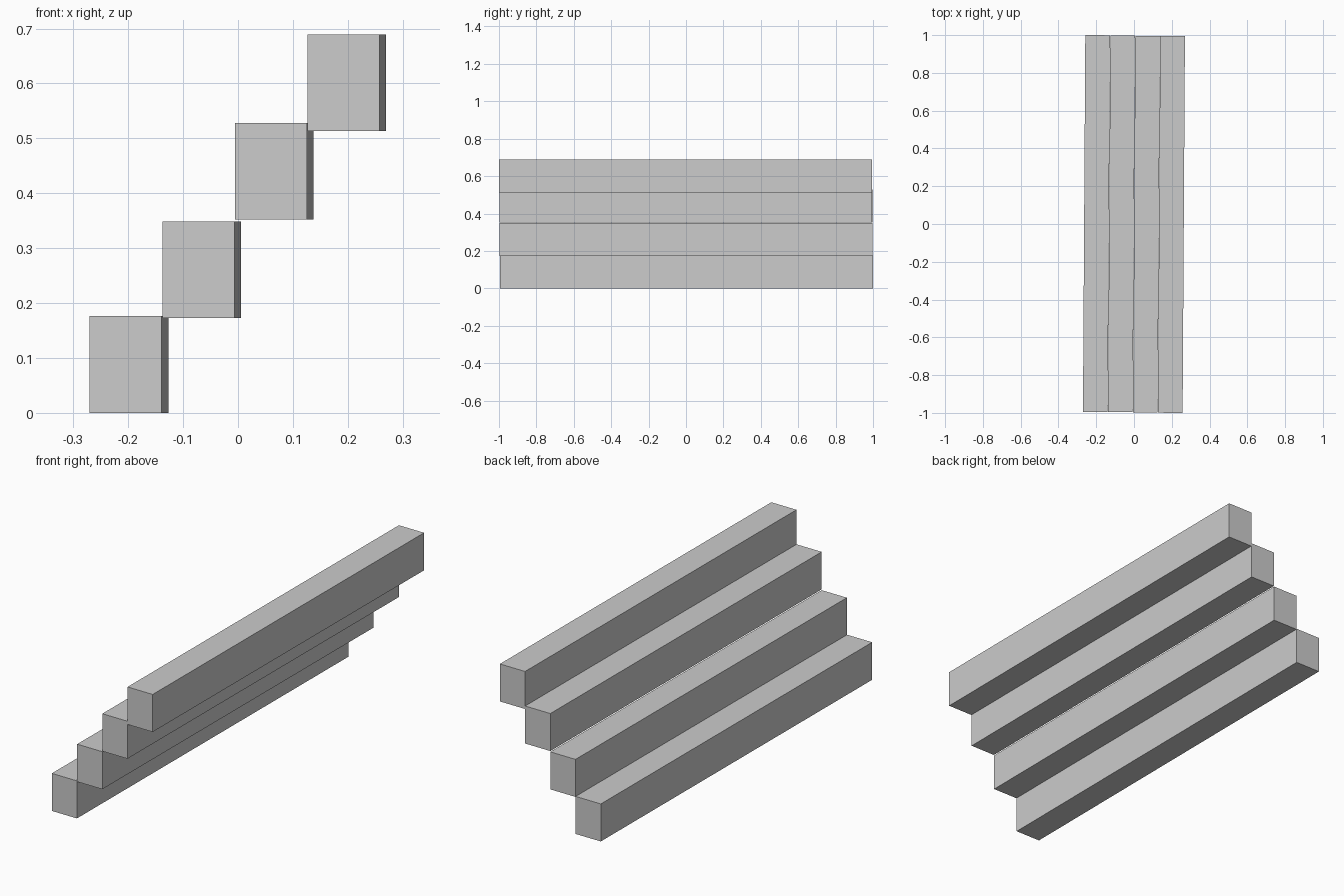
import bpy

if "Cube" in bpy.data.objects:
    bpy.data.objects.remove(bpy.data.objects["Cube"])

WIDTH, LENGTH, HEIGHT = 0.131, 1.994, 0.176
TURN = -0.0062  # the whole flight is turned very slightly about z

# centre x, centre y, underside z of each step, lowest first
STEPS = [
    (-0.1985, 0.0025, 0.0),
    (-0.066, 0.001, 0.173),
    (0.066, -0.001, 0.352),
    (0.198, -0.0025, 0.5135),
]


def add_step(name, x, y, z):
    bpy.ops.mesh.primitive_cube_add(size=1, location=(x, y, z + HEIGHT / 2),
                                    rotation=(0, 0, TURN))
    step = bpy.context.object
    step.name = name
    step.scale = (WIDTH, LENGTH, HEIGHT)
    bpy.ops.object.transform_apply(location=False, rotation=True, scale=True)


# Solid block steps
for i, (x, y, z) in enumerate(STEPS, 1):
    add_step(f"step_{i}", x, y, z)
